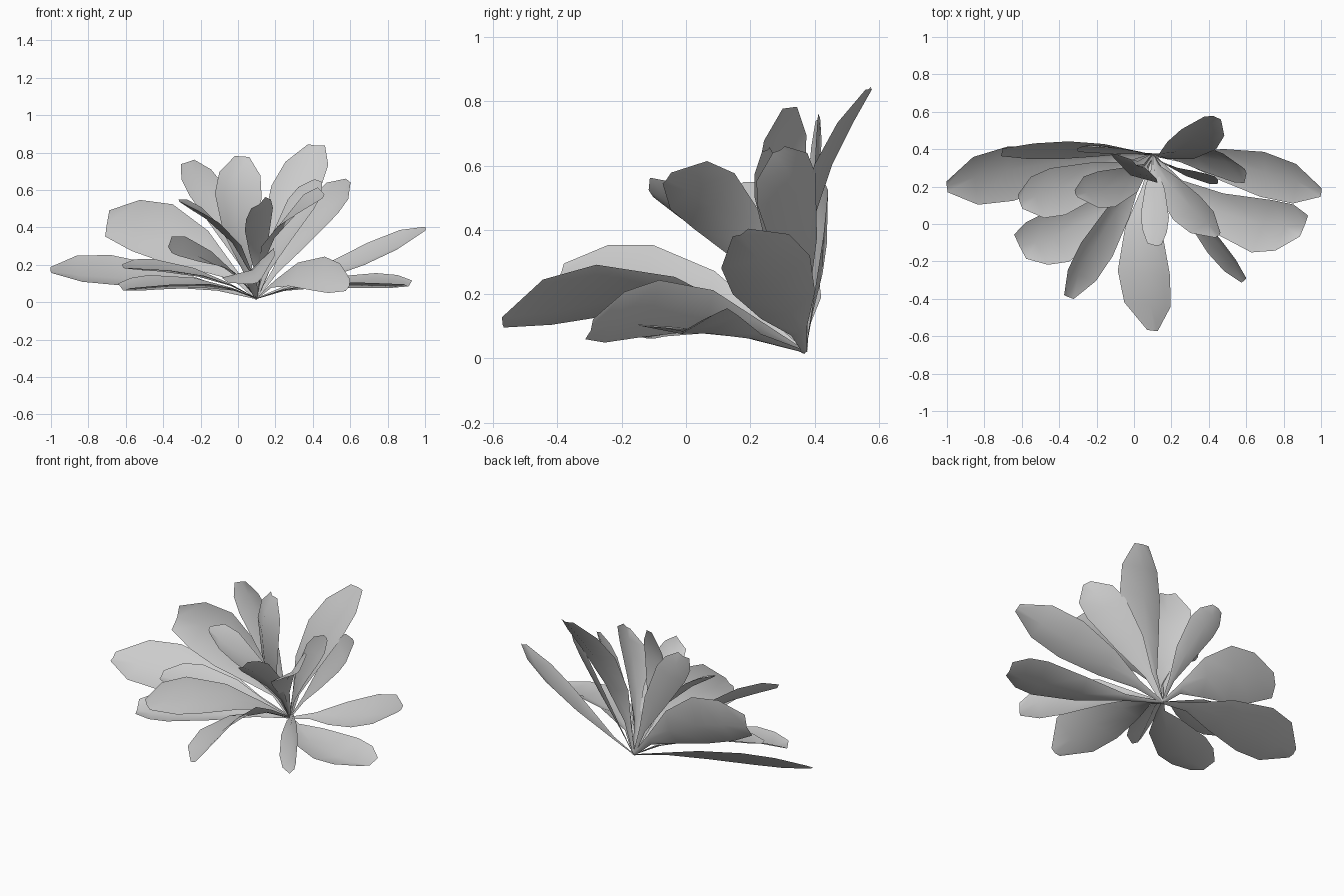
import bpy, bmesh
from mathutils import Vector

if "Cube" in bpy.data.objects:
    bpy.data.objects.remove(bpy.data.objects["Cube"])

BASE = Vector((0.1, 0.37, 0.02))
CROWN = Vector((0.1, 0.37, 0.9))

# (fraction of the way, width factor): stalk to widest point, then shoulders of the blade
STALK = [(0, 0.06), (0.28, 0.2), (0.62, 0.7), (1, 1)]
SHOULDER = (0.55, 0.88)


def leaf(name, left, right, tip, blunt=0.2, cup=0.14):
    """Cupped blade through two edge points at its widest and a tip."""
    left, right, tip = Vector(left), Vector(right), Vector(tip)
    mid, half = (left + right) / 2, (right - left) / 2
    normal = half.cross(tip - BASE).normalized()
    if normal.dot(CROWN - mid) < 0:
        normal.negate()
    a, b = (mid - BASE).length, (tip - mid).length
    um = a / (a + b)
    stations = [(f * um, w) for f, w in STALK]
    stations += [(um + f * (1 - um), w) for f, w in (SHOULDER, (1, blunt))]

    bm = bmesh.new()
    rows = []
    for u, w in stations:
        # quadratic spine through base, middle and tip
        spine = (BASE * ((u - um) * (u - 1) / um)
                 + mid * (u * (u - 1) / (um * (um - 1)))
                 + tip * (u * (u - um) / (1 - um)))
        sag = normal * (half.length * 2 * cup * w)
        pts = (spine - half * w + sag * 0.3, spine - sag * 0.7, spine + half * w + sag * 0.3)
        for p in pts:
            p.z = max(p.z, 0.0)
        rows.append([bm.verts.new(p) for p in pts])
    for r, s in zip(rows, rows[1:]):
        for i in range(2):
            f = bm.faces.new((r[i], r[i + 1], s[i + 1], s[i]))
            f.smooth = True
            f.normal_update()
            if f.normal.dot(normal) < 0:
                f.normal_flip()
    mesh = bpy.data.meshes.new(name)
    bm.to_mesh(mesh)
    bm.free()
    bpy.context.collection.objects.link(bpy.data.objects.new(name, mesh))


# outer, spreading leaves
leaf("leaf_far_right", (0.70, 0.39, 0.31), (0.68, 0.15, 0.19), (1.0, 0.17, 0.39))
leaf("leaf_low_right", (0.74, 0.13, 0.14), (0.63, -0.15, 0.09), (0.91, -0.01, 0.10), 0.4, 0.18)
leaf("leaf_front_right", (0.47, -0.08, 0.24), (0.40, -0.15, 0.06), (0.59, -0.30, 0.09), 0.35)
leaf("leaf_front", (-0.08, -0.25, 0.12), (0.20, -0.28, 0.28), (0.10, -0.57, 0.11))
leaf("leaf_front_left", (-0.29, -0.10, 0.345), (-0.12, -0.17, 0.19), (-0.35, -0.39, 0.27), 0.3)
leaf("leaf_low_left", (-0.48, 0.06, 0.13), (-0.35, -0.20, 0.08), (-0.61, -0.12, 0.08), 0.5, 0.18)
leaf("leaf_left", (-0.45, 0.30, 0.22), (-0.37, 0.05, 0.16), (-0.61, 0.12, 0.19), 0.3)
leaf("leaf_far_left", (-0.68, 0.42, 0.24), (-0.65, 0.13, 0.08), (-1.0, 0.20, 0.17))
leaf("leaf_back_left", (-0.35, 0.455, 0.52), (-0.40, 0.36, 0.21), (-0.70, 0.39, 0.42), 0.45)

# inner, upright leaves
leaf("leaf_upright_left", (-0.26, 0.39, 0.57), (-0.08, 0.41, 0.63), (-0.27, 0.41, 0.75), 0.4)
leaf("leaf_upright_middle", (-0.13, 0.36, 0.58), (0.12, 0.21, 0.56), (0.02, 0.32, 0.78), 0.3)
leaf("leaf_upright_back", (0.18, 0.45, 0.62), (0.44, 0.41, 0.60), (0.42, 0.57, 0.84), 0.35)
leaf("leaf_upright_right", (0.41, 0.41, 0.57), (0.54, 0.23, 0.47), (0.59, 0.29, 0.65))
leaf("leaf_inner_right", (0.27, 0.30, 0.55), (0.41, 0.22, 0.50), (0.43, 0.25, 0.65), 0.3)
leaf("leaf_inner_front_right", (0.36, 0.15, 0.57), (0.22, 0.02, 0.40), (0.45, -0.06, 0.56))
leaf("leaf_inner_front", (0.04, 0.05, 0.38), (0.19, 0.03, 0.50), (0.11, -0.11, 0.53), 0.5)
leaf("leaf_inner_left", (-0.20, 0.28, 0.50), (-0.11, 0.09, 0.42), (-0.31, 0.16, 0.54))
